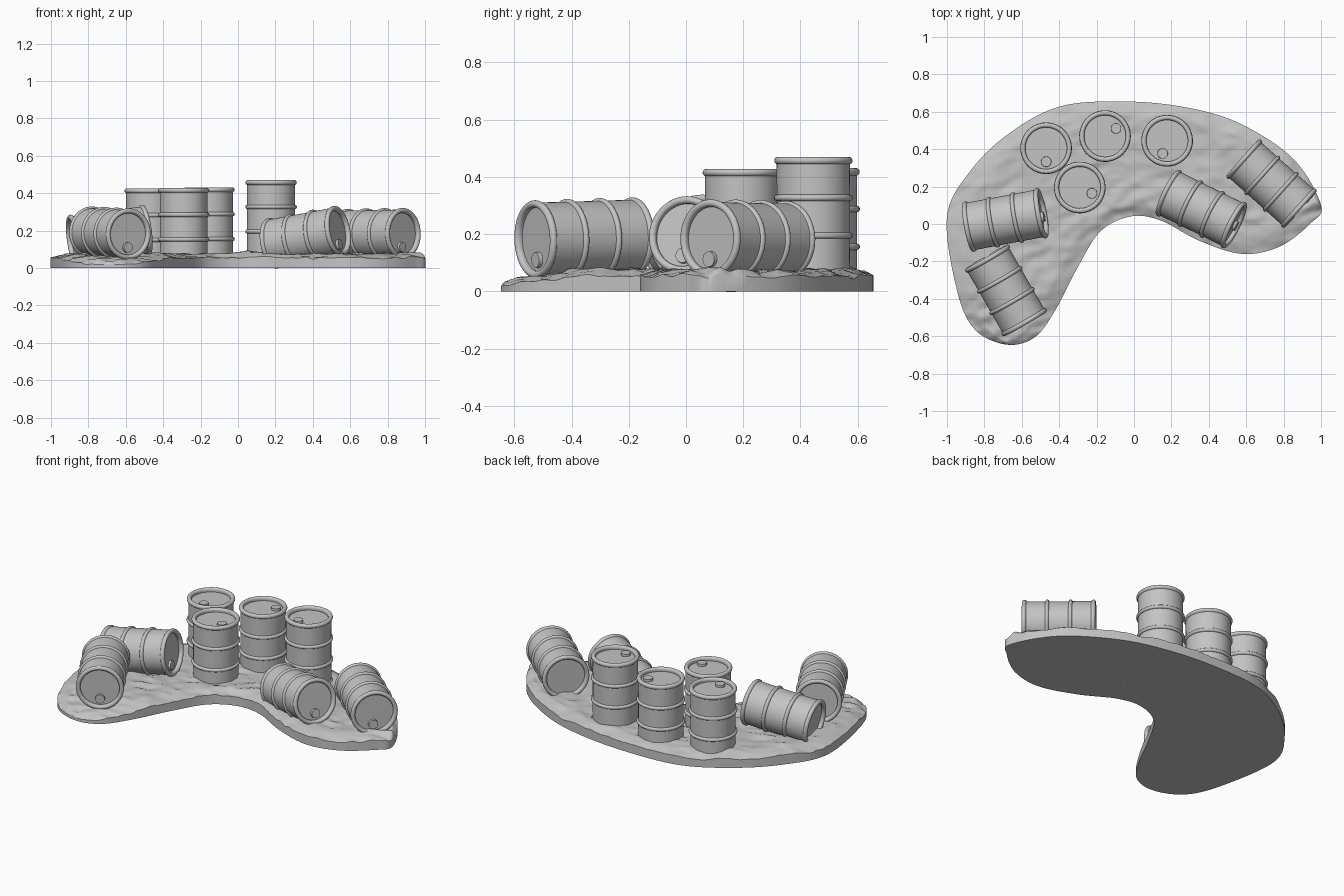
import bpy, bmesh, math
from mathutils import Vector, Matrix, noise

cube = bpy.data.objects.get("Cube")
if cube:
    bpy.data.objects.remove(cube, do_unlink=True)

grey = bpy.data.materials.new("plain_grey")
grey.use_nodes = True
grey.diffuse_color = (0.55, 0.55, 0.55, 1)
grey.node_tree.nodes["Principled BSDF"].inputs["Base Color"].default_value = (0.55, 0.55, 0.55, 1)


def add_object(name, mesh, matrix=Matrix()):
    obj = bpy.data.objects.new(name, mesh)
    bpy.context.collection.objects.link(obj)
    obj.matrix_world = matrix
    return obj


def finish_mesh(name, bm):
    bmesh.ops.recalc_face_normals(bm, faces=bm.faces)
    mesh = bpy.data.meshes.new(name)
    bm.to_mesh(mesh)
    bm.free()
    mesh.materials.append(grey)
    return mesh


def smooth(obj, degrees):
    bpy.ops.object.select_all(action="DESELECT")
    obj.select_set(True)
    bpy.context.view_layer.objects.active = obj
    bpy.ops.object.shade_smooth_by_angle(angle=math.radians(degrees))


def skin(bm, rows, closed=False):
    """Join rows of points into a sheet of quads."""
    grid = [[bm.verts.new(p) for p in row] for row in rows]
    width = len(grid[0])
    for a, b in zip(grid, grid[1:]):
        for j in range(width if closed else width - 1):
            k = (j + 1) % width
            bm.faces.new((a[j], a[k], b[k], b[j]))
    bmesh.ops.remove_doubles(bm, verts=bm.verts, dist=0.0005)


# Ground: kidney outline running from the front tip round the back to the side tip and home
OUTLINE = [Vector(p) for p in (
    (-.68, -.645), (-.85, -.565), (-.945, -.36), (-1, .04), (-.87, .29), (-.66, .49),
    (-.39, .63), (-.05, .655), (.27, .625), (.56, .54), (.85, .35), (1, .1),
    (.94, 0), (.78, -.12), (.58, -.16), (.35, -.09), (.14, .02), (-.02, .04),
    (-.18, -.04), (-.30, -.23), (-.42, -.46), (-.53, -.605))]


def outline_at(t):
    n = len(OUTLINE)
    i, f = math.floor(t), t - math.floor(t)
    a, b, c, d = (OUTLINE[(i + k) % n] for k in (-1, 0, 1, 2))
    return b + (c - a) * (f / 2) + (a * 2 - b * 5 + c * 4 - d) * (f * f / 2) \
        + (b * 3 - a - c * 3 + d) * (f ** 3 / 2)


def ground_height(x, y, edge):
    broad = noise.noise(Vector((x * 4, y * 4, 3)))
    ridges = noise.noise(Vector((x * 9 + y * 6, y * 20 - x * 8, 7)))
    fine = noise.noise(Vector((x * 30, y * 30, 1)))
    front_slope = max(0, min(1, (-y - 0.35) / 0.28))
    z = 0.054 + 0.022 * min(1, edge * 6) + 0.012 * broad + 0.012 * ridges + 0.004 * fine
    return max(0.018, z - 0.035 * front_slope)


STEPS, ACROSS = 12, 44
half = len(OUTLINE) // 2
rows = []
for s in range(half * STEPS + 1):
    t = s / STEPS
    outer, inner = outline_at(t), outline_at(-t)
    row = []
    for j in range(ACROSS + 1):
        v = j / ACROSS
        p = outer.lerp(inner, v)
        edge = min(v, 1 - v) * (outer - inner).length * 2
        row.append((p.x, p.y, ground_height(p.x, p.y, edge)))
    rows.append(row)

bm = bmesh.new()
skin(bm, rows)
rim = [e for e in bm.edges if e.is_boundary]
lower = bmesh.ops.extrude_edge_only(bm, edges=rim)["geom"]
for v in lower:
    if isinstance(v, bmesh.types.BMVert):
        v.co.z = 0
bottom = [e for e in lower if isinstance(e, bmesh.types.BMEdge) and e.is_boundary]
bmesh.ops.edgeloop_fill(bm, edges=bottom)
smooth(add_object("ground", finish_mesh("ground", bm)), 35)

# Barrel: turned profile with rolled rims, two hoops and recessed lids
BODY, RIM_Z, HOOP_Z, LID_Z = 0.128, 0.196, 0.066, 0.186


def bulge(radius, z, size, start, end, count=8):
    """Arc of profile points; zero degrees points outward."""
    angles = [math.radians(start + (end - start) * i / count) for i in range(count + 1)]
    return [(radius + size * math.cos(a), z + size * math.sin(a)) for a in angles]


upper = [(0, LID_Z), (0.112, LID_Z)]
upper += bulge(0.124, RIM_Z, 0.013, 180, -70, 12)
upper += bulge(BODY - 0.001, HOOP_Z, 0.011, 85, -85)
profile = upper + [(r, -z) for r, z in reversed(upper)]

SEGMENTS = 48
bm = bmesh.new()
turns = [math.tau * i / SEGMENTS for i in range(SEGMENTS)]
skin(bm, [[(r * math.cos(a), r * math.sin(a), z) for a in turns] for r, z in profile], closed=True)

# Bung cap near the edge of one lid
bmesh.ops.create_cone(bm, cap_ends=True, segments=24, radius1=0.028, radius2=0.027, depth=0.016,
                      matrix=Matrix.Translation((0.072, 0, LID_Z + 0.006)))
barrel_mesh = finish_mesh("barrel", bm)


def place_barrel(name, centre, axis, bung):
    z = Vector(axis).normalized()
    x = Vector(bung)
    x = (x - z * x.dot(z)).normalized()
    turn = Matrix((x, z.cross(x), z)).transposed().to_4x4()
    return add_object(name, barrel_mesh, Matrix.Translation(centre) @ turn)


UP, DOWN = (0, 0, 1), (0, 0, -1)
barrels = [
    # Standing group
    ("standing_barrel_right", (-.47, .405, .217), UP, (.01, -1, 0)),
    ("standing_barrel_front", (-.29, .195, .219), UP, (.9, -.43, 0)),
    ("standing_barrel_middle", (-.155, .47, .222), UP, (.82, .57, 0)),
    ("standing_barrel_left", (.177, .445, .261), UP, (-.33, -.94, 0)),
    # Fallen group
    ("fallen_barrel_right_front", (-.685, -.355, .187), (.192, -.333, -.01), DOWN),
    ("fallen_barrel_right_back", (-.688, .022, .176), (.4, .075, .055), (0, -.3, -1)),
    ("fallen_barrel_left_inner", (.36, .08, .165), (.348, -.171, .065), DOWN),
    ("fallen_barrel_left_outer", (.735, .216, .182), (.283, -.252, .005), (0, -.1, -1)),
]
for spec in barrels:
    last = place_barrel(*spec)
smooth(last, 40)
